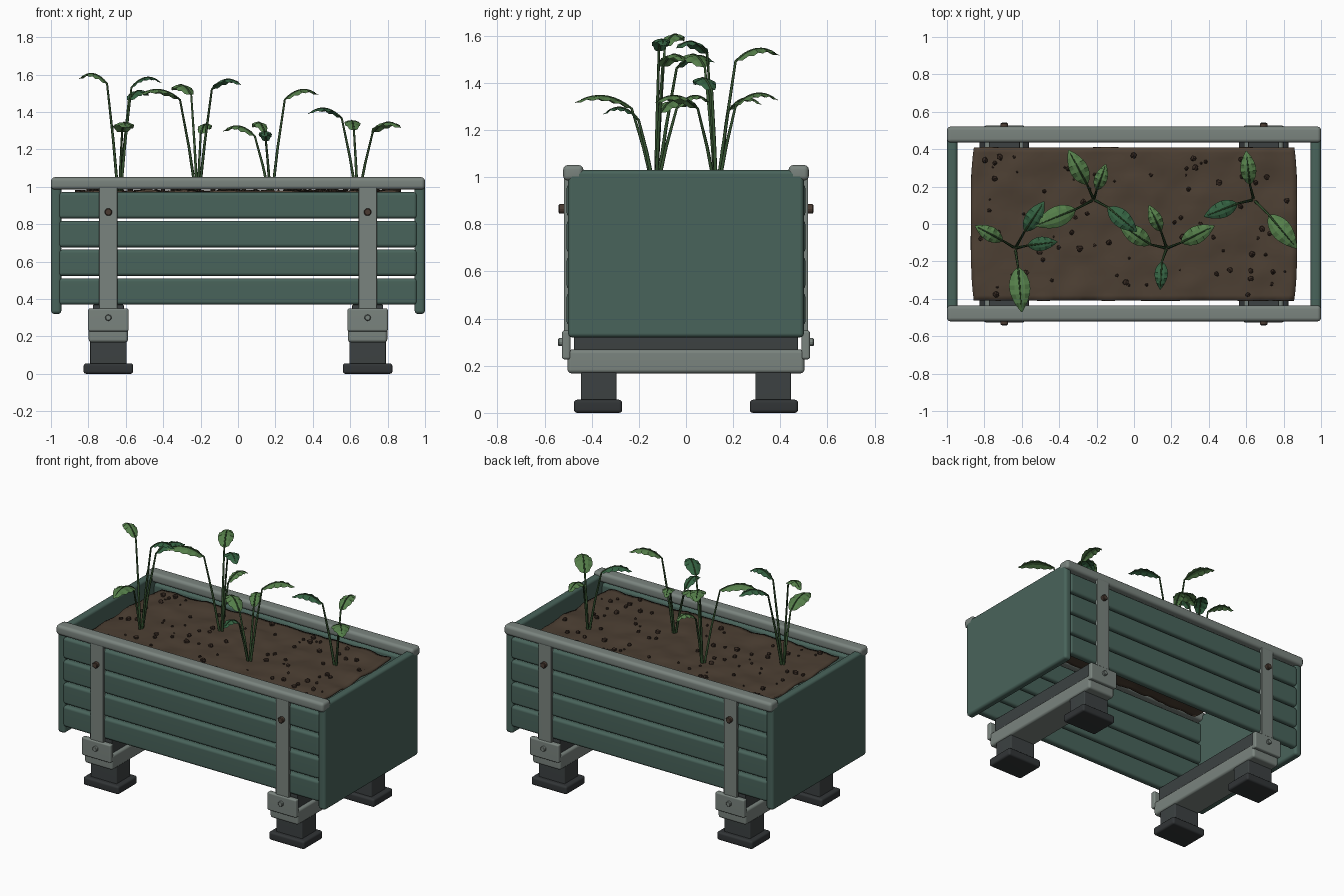
import bpy, bmesh, math, random
from mathutils import Vector, noise

random.seed(4)
cube = bpy.data.objects.get("Cube")
if cube:
    bpy.data.objects.remove(cube, do_unlink=True)


def material(name, r, g, b):
    m = bpy.data.materials.new(name)
    m.use_nodes = True
    m.diffuse_color = (r, g, b, 1)
    m.node_tree.nodes["Principled BSDF"].inputs["Base Color"].default_value = (r, g, b, 1)
    return m


TEAL = material("teal_paint", .066, .126, .104)
GRAY = material("gray_metal", .195, .23, .21)
DARK = material("dark_metal", .045, .053, .054)
RUBBER = material("black_rubber", .031, .035, .037)
SOIL = material("soil_brown", .073, .05, .033)
CLOD = material("clod_brown", .038, .023, .016)
RUST = material("bolt_brown", .068, .044, .032)
LIGHT_LEAF = material("fresh_green", .09, .21, .068)
DEEP_LEAF = material("deep_green", .034, .122, .054)
STEM = material("stem_green", .034, .082, .028)


def finish(name, bm, mat, smooth=False):
    mesh = bpy.data.meshes.new(name)
    bmesh.ops.recalc_face_normals(bm, faces=bm.faces)
    for f in bm.faces:
        f.smooth = smooth
    bm.to_mesh(mesh)
    bm.free()
    mesh.materials.append(mat)
    ob = bpy.data.objects.new(name, mesh)
    bpy.context.collection.objects.link(ob)
    return ob


def box(name, centre, size, mat, bevel=.01):
    """Rounded box with clean flat sides."""
    bm = bmesh.new()
    bmesh.ops.create_cube(bm, size=1)
    for v in bm.verts:
        v.co = Vector(c + p * s for c, p, s in zip(centre, v.co, size))
    bmesh.ops.bevel(bm, geom=bm.edges[:], offset=bevel, segments=3, profile=.5, affect='EDGES')
    ob = finish(name, bm, mat, True)
    ob.modifiers.new("flat_sides", 'WEIGHTED_NORMAL')
    return ob


def bolt(name, x, y, z, radius, length, mat):
    """Short round bolt head lying along y."""
    bm = bmesh.new()
    bmesh.ops.create_cone(bm, cap_ends=True, segments=12, radius1=radius, radius2=radius, depth=length)
    rims = [e for e in bm.edges if abs(e.verts[0].co.z - e.verts[1].co.z) < .001]
    bmesh.ops.bevel(bm, geom=rims, offset=.004, segments=1, affect='EDGES')
    for v in bm.verts:
        v.co = Vector((v.co.x + x, v.co.z + y, v.co.y + z))
    finish(name, bm, mat)


# End panels
for side, sx in (("left", 1), ("right", -1)):
    box(f"{side}_end_panel", (sx * .972, 0, .675), (.055, 1, .71), TEAL, .018)

# Slatted long walls, top rails, straps and brackets
for side, sy in (("front", -1), ("back", 1)):
    for i in range(4):
        box(f"{side}_slat_{i + 1}", (0, sy * .48, .44 + i * .1535), (1.915, .052, .141), TEAL, .018)
    box(f"{side}_top_rail", (0, sy * .478, 1.018), (2, .086, .066), GRAY, .02)
    for end, sx in (("left", 1), ("right", -1)):
        x = sx * .693
        box(f"{side}_{end}_strap", (x, sy * .507, .67), (.098, .022, .66), GRAY, .004)
        bolt(f"{side}_{end}_strap_bolt", x, sy * .525, .865, .02, .03, RUST)
        box(f"{side}_{end}_bracket", (x, sy * .508, .288), (.217, .036, .122), GRAY, .01)
        bolt(f"{side}_{end}_bracket_bolt", x, sy * .53, .3, .017, .025, GRAY)
        box(f"{side}_{end}_leg", (x, sy * .37, .112), (.195, .15, .13), DARK, .006)
        box(f"{side}_{end}_foot_pad", (x, sy * .373, .028), (.265, .205, .056), RUBBER, .014)

# Cross beams under the box
for end, sx in (("left", 1), ("right", -1)):
    box(f"{end}_cross_beam", (sx * .693, 0, .218), (.21, 1.005, .1), GRAY, .016)
    box(f"{end}_spacer_beam", (sx * .693, 0, .315), (.165, .95, .11), DARK, .006)


# Uneven soil sheet with bowed ends
def soil_height(x, y):
    return .976 + .014 * noise.noise((x * 7, y * 7, 0)) + .005 * noise.noise((x * 23, y * 23, 5))


bm = bmesh.new()
bmesh.ops.create_grid(bm, x_segments=56, y_segments=28, size=1)
for v in bm.verts:
    y = v.co.y * .41
    x = v.co.x * (.872 - .016 * abs(v.co.y) ** 4)
    v.co = Vector((x, y, soil_height(x, y)))
soil = finish("soil", bm, SOIL, True)
thick = soil.modifiers.new("thickness", 'SOLIDIFY')
thick.thickness = .012
thick.offset = -1 if soil.data.polygons[0].normal.z > 0 else 1

# Soil clods
bm = bmesh.new()
for i in range(85):
    x, y = random.uniform(-.83, .83), random.uniform(-.38, .38)
    r = random.uniform(.006, .019)
    made = bmesh.ops.create_icosphere(bm, subdivisions=1, radius=r)["verts"]
    for v in made:
        v.co = v.co * random.uniform(.8, 1.15) + Vector((x, y, soil_height(x, y) + r * .3))
finish("soil_clods", bm, CLOD)


def add_leaf(name, start, tip, mat):
    """Arched, slightly folded leaf blade; returns its midrib points."""
    span = tip - start
    control = (start + tip) / 2 + Vector((0, 0, .085))
    out = Vector((-span.y, span.x, 0)).normalized()
    half = span.xy.length * .235
    bm = bmesh.new()
    rows, rib = [], []
    steps = 10
    for i in range(steps + 1):
        t = i / steps
        p = start * (1 - t) ** 2 + control * 2 * t * (1 - t) + tip * t * t
        rib.append(p)
        w = half * max(math.sin(math.pi * t ** .85), .03) ** .8
        wave = .004 * (-1) ** i
        rows.append([bm.verts.new(p + out * w * k + Vector((0, 0, -w * .35 * k * k + wave * abs(k))))
                     for k in (-1, -.5, 0, .5, 1)])
    for a, b in zip(rows, rows[1:]):
        for j in range(4):
            bm.faces.new((a[j], a[j + 1], b[j + 1], b[j]))
    finish(name, bm, mat)
    return rib


def add_stem(name, points, radii):
    curve = bpy.data.curves.new(name, 'CURVE')
    curve.dimensions = '3D'
    curve.bevel_depth = 1
    curve.bevel_resolution = 1
    curve.use_fill_caps = True
    line = curve.splines.new('POLY')
    line.points.add(len(points) - 1)
    for q, p, r in zip(line.points, points, radii):
        q.co = (*p, 1)
        q.radius = r
    curve.materials.append(STEM)
    bpy.context.collection.objects.link(bpy.data.objects.new(name, curve))


# Seedlings: root, then leaf start x y, tip x y, start height, tone
L, D = LIGHT_LEAF, DEEP_LEAF
plants = [
    ((-.635, -.13), [(-.7, -.09, -.85, -.01, 1.55, L), (-.585, -.04, -.48, .12, 1.46, D),
                     (-.57, -.115, -.41, -.095, 1.53, D), (-.62, -.23, -.6, -.47, 1.29, L)]),
    ((-.215, .13), [(-.25, .21, -.35, .395, 1.49, L), (-.2, .18, -.15, .32, 1.28, L),
                    (-.14, .09, .015, -.04, 1.52, D), (-.31, .08, -.53, -.01, 1.465, L)]),
    ((.175, -.13), [(.145, -.04, .08, .1, 1.29, L), (.09, -.11, -.08, 0, 1.27, L),
                    (.25, -.1, .43, -.01, 1.465, L), (.15, -.2, .14, -.35, 1.24, D)]),
    ((.64, .13), [(.62, .21, .6, .39, 1.3, L), (.72, .05, .87, -.13, 1.29, L),
                  (.555, .11, .375, .04, 1.365, D)]),
]
for n, ((px, py), leaves) in enumerate(plants, 1):
    for m, (x, y, tx, ty, z, tone) in enumerate(leaves, 1):
        start, tip = Vector((x, y, z)), Vector((tx, ty, z + .025))
        rib = add_leaf(f"plant_{n}_leaf_{m}", start, tip, tone)
        root = Vector((px + (x - px) * .1, py + (y - py) * .1, .96))
        middle = root.lerp(start, .5) - Vector((x - px, y - py, 0)) * .05
        points = [root, middle] + rib[:-1]
        radii = [.008, .007] + [.0055 - .0004 * i for i in range(len(rib) - 1)]
        add_stem(f"plant_{n}_stem_{m}", points, radii)
